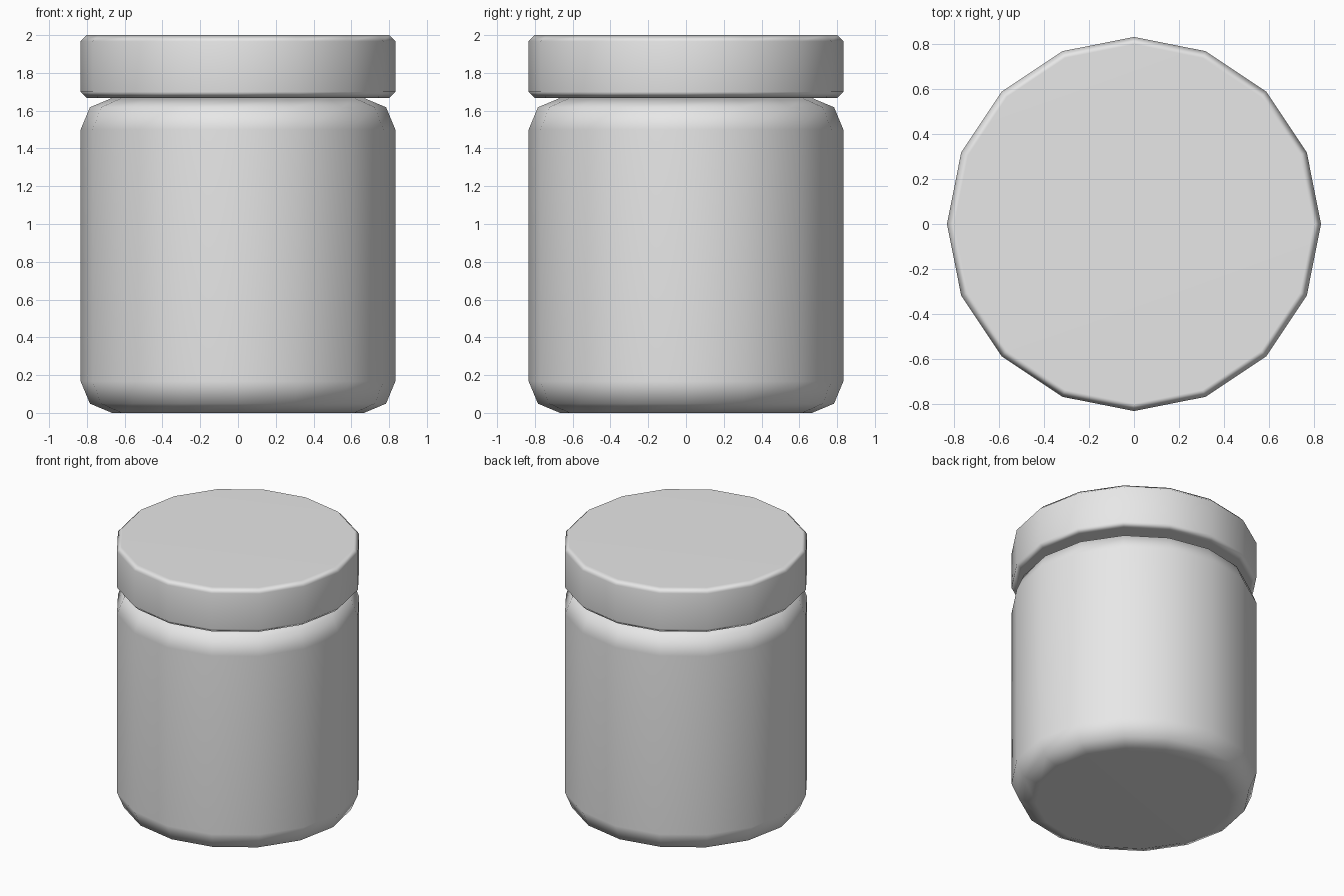
import bpy
import bmesh
from math import cos, sin, tau

SIDES = 16

default = bpy.data.objects.get("Cube")
if default:
    bpy.data.objects.remove(default, do_unlink=True)

grey = bpy.data.materials.new("plain_grey")
grey.use_nodes = True
colour = (0.8, 0.8, 0.8, 1)
grey.diffuse_color = colour
grey.node_tree.nodes["Principled BSDF"].inputs["Base Color"].default_value = colour


def turned_part(name, profile):
    """Closed solid turned from (radius, height) points, listed bottom to top."""
    bm = bmesh.new()
    rings = [[bm.verts.new((r * cos(tau * i / SIDES), r * sin(tau * i / SIDES), z))
              for i in range(SIDES)] for r, z in profile]
    for low, high in zip(rings, rings[1:]):
        for i in range(SIDES):
            j = (i + 1) % SIDES
            bm.faces.new((low[i], low[j], high[j], high[i]))
    bm.faces.new(rings[0][::-1])
    bm.faces.new(rings[-1])
    for face in bm.faces:
        face.smooth = True
    mesh = bpy.data.meshes.new(name)
    bm.to_mesh(mesh)
    bm.free()
    mesh.materials.append(grey)
    part = bpy.data.objects.new(name, mesh)
    bpy.context.collection.objects.link(part)
    # Keep the broad faces flat while the bevels blend softly
    part.modifiers.new("weighted_normals", 'WEIGHTED_NORMAL')
    return part


# Jar body with rounded shoulder and base
HEIGHT = 1.667
lower = [(0.667, 0), (0.784, 0.049), (0.833, 0.167)]
upper = [(r, HEIGHT - z) for r, z in reversed(lower)]
turned_part("jar_body", lower + upper)

# Lid with narrow chamfers on both rims
turned_part("jar_lid", [(0.8, HEIGHT), (0.833, 1.7), (0.833, 1.967), (0.8, 2)])
